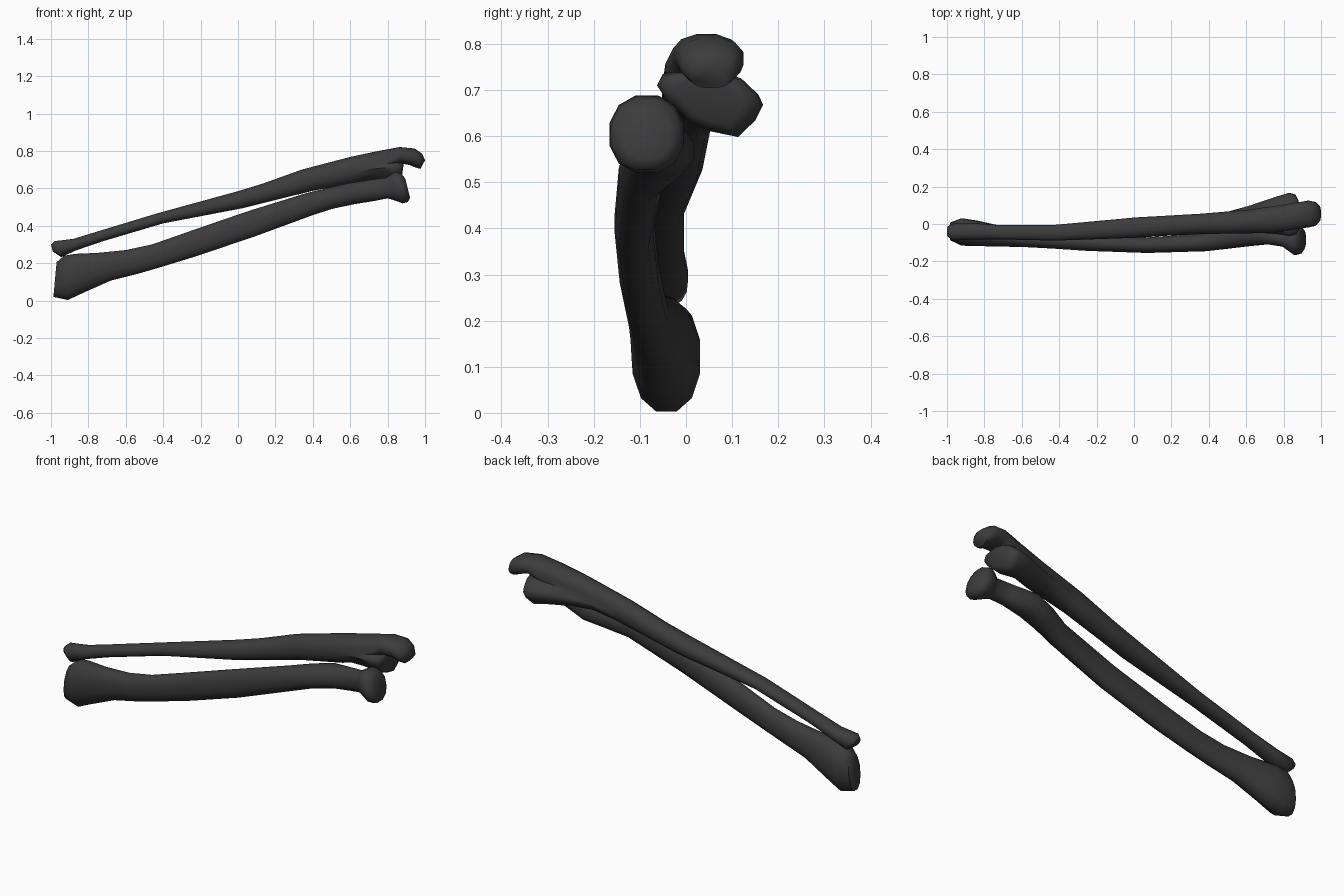
import bpy, bmesh, math

if "Cube" in bpy.data.objects:
    bpy.data.objects.remove(bpy.data.objects["Cube"])


def loft(name, rings):
    """Skin a list of point rings and cap both ends."""
    bm = bmesh.new()
    loops = [[bm.verts.new(p) for p in ring] for ring in rings]
    n = len(loops[0])
    for a, b in zip(loops, loops[1:]):
        for i in range(n):
            j = (i + 1) % n
            bm.faces.new((a[i], a[j], b[j], b[i]))
    bm.faces.new(loops[0])
    bm.faces.new(loops[-1])
    bmesh.ops.recalc_face_normals(bm, faces=bm.faces)
    me = bpy.data.meshes.new(name)
    bm.to_mesh(me)
    bm.free()
    ob = bpy.data.objects.new(name, me)
    bpy.context.collection.objects.link(ob)
    return ob


def section(s, sides=12, power=0.9):
    """Oval between a top point, a bottom point (x, z) and a y range."""
    xt, zt, xb, zb, y0, y1 = s
    ring = []
    for i in range(sides):
        a = 2 * math.pi * (i + 0.5) / sides
        c = math.copysign(abs(math.cos(a)) ** power, math.cos(a))
        v = math.sin(a) / math.sin(2 * math.pi * 3.5 / sides if sides % 4 else math.pi * (0.5 - 1 / sides))
        t = (1 + math.copysign(abs(v) ** power, v)) / 2
        ring.append((xb + (xt - xb) * t, (y0 + y1) / 2 + c * (y1 - y0) / 2, zb + (zt - zb) * t))
    return ring


def smooth(ob):
    bpy.ops.object.select_all(action='DESELECT')
    ob.select_set(True)
    bpy.context.view_layer.objects.active = ob
    bpy.ops.object.shade_smooth_by_angle(angle=math.radians(60))


# Lower bone: wide wrist end, bowed shaft, bump near the elbow, round head
radius = loft("radius_bone", [section(s) for s in [
    (-.97, .205, -.987, .02, -.09, .01),
    (-.93, .24, -.91, .003, -.118, .033),
    (-.87, .25, -.82, .045, -.12, .02),
    (-.75, .255, -.68, .107, -.122, -.01),
    (-.60, .27, -.54, .142, -.125, -.035),
    (-.46, .30, -.42, .177, -.132, -.045),
    (-.26, .37, -.23, .235, -.145, -.058),
    (.05, .477, .09, .343, -.156, -.07),
    (.36, .573, .40, .457, -.147, -.05),
    (.47, .60, .51, .492, -.135, -.005),
    (.58, .626, .62, .515, -.122, .02),
    (.70, .645, .73, .533, -.11, -.02),
    (.79, .657, .80, .547, -.122, -.04),
    (.815, .672, .84, .535, -.145, -.018),
    (.842, .688, .88, .52, -.168, -.002),
    (.875, .678, .908, .527, -.16, -.01),
    (.895, .65, .92, .55, -.135, -.033),
]])

# Upper bone: thin wrist end, widening shaft, hooked elbow tip
ulna = loft("ulna_bone", [section(s) for s in [
    (-1.0, .30, -.99, .262, -.068, -.012),
    (-.98, .318, -.945, .232, -.09, .003),
    (-.88, .33, -.87, .267, -.085, .006),
    (-.75, .37, -.73, .315, -.083, -.003),
    (-.43, .467, -.40, .413, -.09, -.003),
    (0, .585, .03, .495, -.075, .037),
    (.14, .628, .18, .533, -.065, .045),
    (.34, .70, .40, .587, -.055, .057),
    (.60, .768, .63, .63, -.052, .078),
    (.75, .80, .78, .675, -.047, .10),
    (.865, .821, .875, .733, -.03, .117),
    (.945, .813, .92, .724, -.02, .127),
    (.985, .785, .945, .713, -.012, .12),
    (1.0, .75, .975, .704, .01, .10),
]])

# Shelf under the hook, grown out of the shaft from one outline
outline = [(-.05, .735), (-.063, .71), (-.04, .675), (.01, .628), (.055, .61), (.113, .598),
           (.15, .634), (.167, .668), (.157, .69), (.12, .725), (.05, .75)]
cy, cz = .04, .69
shelf = loft("ulna_shelf", [
    [(x + lean * (.69 - z), cy + dy + (y - cy) * k, cz + dz + (z - cz) * k) for y, z in outline]
    for x, k, dy, dz, lean in [(.46, .35, -.03, -.035, 0), (.62, .62, -.02, -.01, 0),
                               (.75, .85, -.005, 0, 0), (.83, 1, 0, 0, 0),
                               (.865, .93, 0, 0, -.1), (.88, .7, 0, 0, -.1)]])
mod = ulna.modifiers.new("join", 'BOOLEAN')
mod.operation = 'UNION'
mod.object = shelf
mod.solver = 'EXACT'
bpy.context.view_layer.objects.active = ulna
bpy.ops.object.modifier_apply(modifier=mod.name)
bpy.data.objects.remove(shelf)

# Dark material and smooth shading for both bones
mat = bpy.data.materials.new("dark_bone")
mat.diffuse_color = (.045, .045, .045, 1)
mat.use_nodes = True
mat.node_tree.nodes["Principled BSDF"].inputs["Base Color"].default_value = mat.diffuse_color
for ob in (radius, ulna):
    ob.data.materials.clear()
    ob.data.materials.append(mat)
    smooth(ob)
